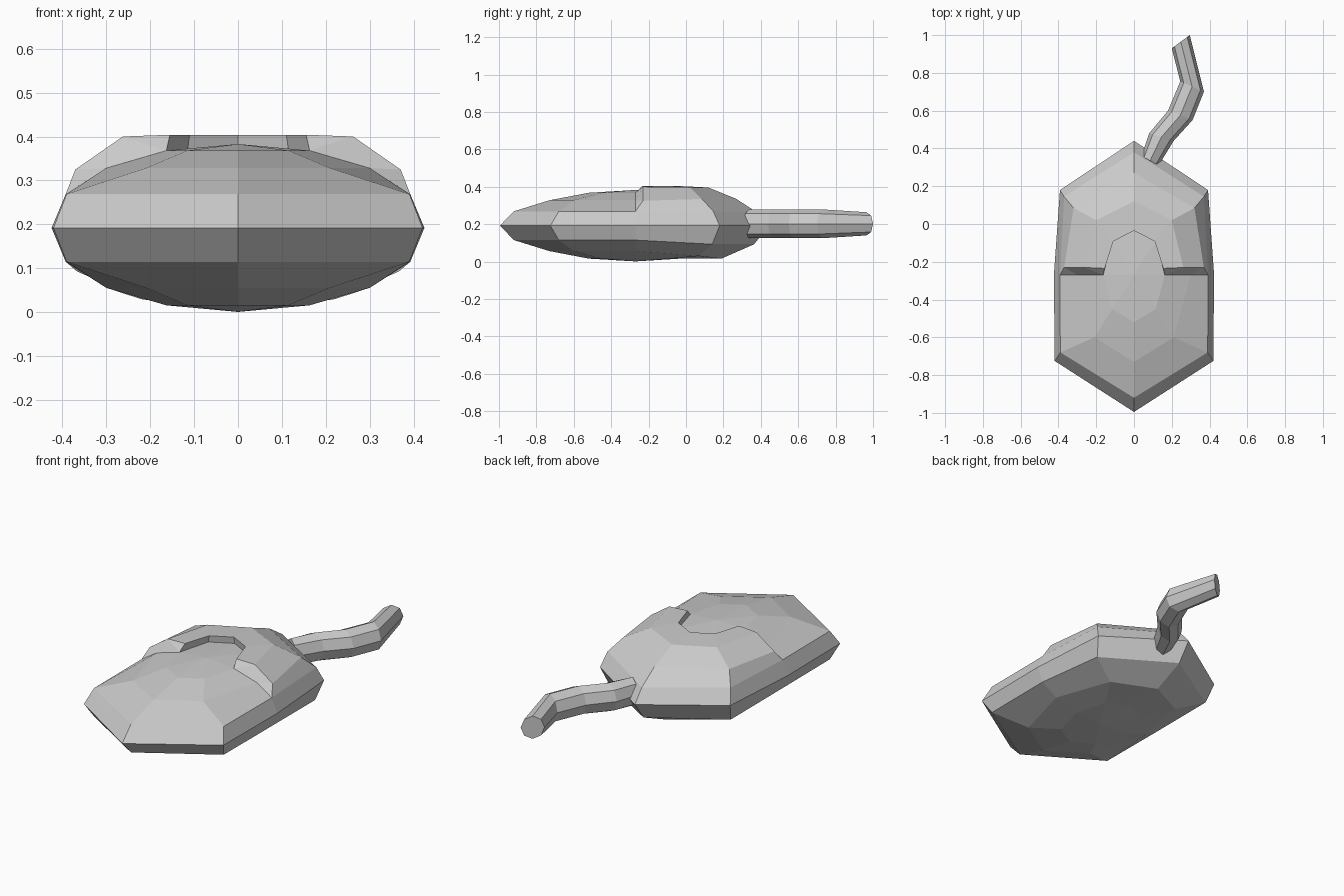
import bpy, bmesh
from math import cos, sin, pi

if "Cube" in bpy.data.objects:
    bpy.data.objects.remove(bpy.data.objects["Cube"])

CY, MID = -0.27, 0.192   # centre of the body in y, rim height


def finish(bm, name):
    bmesh.ops.remove_doubles(bm, verts=bm.verts, dist=0.0005)
    bmesh.ops.recalc_face_normals(bm, faces=bm.faces)
    me = bpy.data.meshes.new(name)
    bm.to_mesh(me)
    bm.free()
    ob = bpy.data.objects.new(name, me)
    bpy.context.collection.objects.link(ob)
    return ob


def patch(bm, columns):
    """Skin neighbouring columns of points, on both sides of x = 0."""
    for s in (1, -1):
        for a, b in zip(columns, columns[1:]):
            for i in range(len(a) - 1):
                pts = []
                for p in (a[i], a[i + 1], b[i + 1], b[i]):
                    if p not in pts:
                        pts.append(p)
                if len(pts) > 2:
                    bm.faces.new([bm.verts.new((s * x, y, z)) for x, y, z in pts])


def meridian(xs, ys, up):
    """Rim-to-pole column of the plain pebble shape."""
    hs = (0, 0.077, 0.136, 0.176, 0.191)
    return [(x, round(CY + y, 4), round(MID + up * h, 4)) for x, y, h in zip(xs, ys, hs)]


FRONT = ((0, 0, 0, 0, 0), (-0.725, -0.65, -0.46, -0.25, 0))
DIAG = ((0.42, 0.39, 0.21, 0.115, 0), (-0.455, -0.41, -0.33, -0.18, 0))
SIDE = ((0.424, 0.392, 0.30, 0.163, 0), (0, 0, 0, 0, 0))

bm = bmesh.new()
# front half, top and bottom
for up in (1, -1):
    patch(bm, [meridian(*m, up) for m in (FRONT, DIAG, SIDE)])

# palm pad inside the arch
side = meridian(*SIDE, 1)
pole = side[4]
arch = [side[3], (0.115, -0.09, 0.368), (0, -0.03, 0.368)]
patch(bm, [[p, pole] for p in arch])

# raised rear cover, rim to arch, with the inner arch wall
cover_side = [side[0], side[1], (0.37, -0.23, 0.325), (0.262, -0.23, 0.4),
              (0.155, -0.235, 0.404), arch[0]]
cover_diag = [(0.392, 0.18, MID), (0.37, 0.145, 0.27), (0.32, 0.085, 0.335),
              (0.2, 0.02, 0.397), (0.11, -0.092, 0.404), arch[1]]
cover_back = [(0, 0.44, MID), (0, 0.38, 0.262), (0, 0.27, 0.335),
              (0, 0.12, 0.396), (0, -0.035, 0.404), arch[2]]
patch(bm, [cover_side, cover_diag, cover_back])

# step at the front edge of the cover
patch(bm, [[side[1], side[2], side[3], side[3]], cover_side[1:5]])

# underside of the rear half
low = meridian(*SIDE, -1)
patch(bm, [low,
           [cover_diag[0], (0.366, 0.14, 0.093), (0.22, 0.07, 0.03), (0.115, -0.09, 0.016), low[4]],
           [cover_back[0], (0, 0.365, 0.093), (0, 0.19, 0.016), (0, -0.03, 0.016), low[4]]])
finish(bm, "mouse_body")

# cord: left and right edge of each octagonal section, and its half height
sections = [((0.04, 0.36), (0.13, 0.31), 0.077), ((0.08, 0.48), (0.21, 0.44), 0.077),
            ((0.18, 0.60), (0.31, 0.55), 0.077), ((0.245, 0.755), (0.37, 0.70), 0.077),
            ((0.20, 0.93), (0.295, 1.0), 0.062)]
bm = bmesh.new()
rings = []
for (lx, ly), (rx, ry), h in sections:
    ring = []
    for k in range(8):
        c, s = cos(k * pi / 4), sin(k * pi / 4)
        ring.append(bm.verts.new(((lx + rx) / 2 + c * (rx - lx) / 2,
                                  (ly + ry) / 2 + c * (ry - ly) / 2, 0.202 + s * h)))
    rings.append(ring)
for a, b in zip(rings, rings[1:]):
    for k in range(8):
        bm.faces.new((a[k], a[k - 1], b[k - 1], b[k]))
bm.faces.new(rings[0])
bm.faces.new(rings[-1])
finish(bm, "cord")
